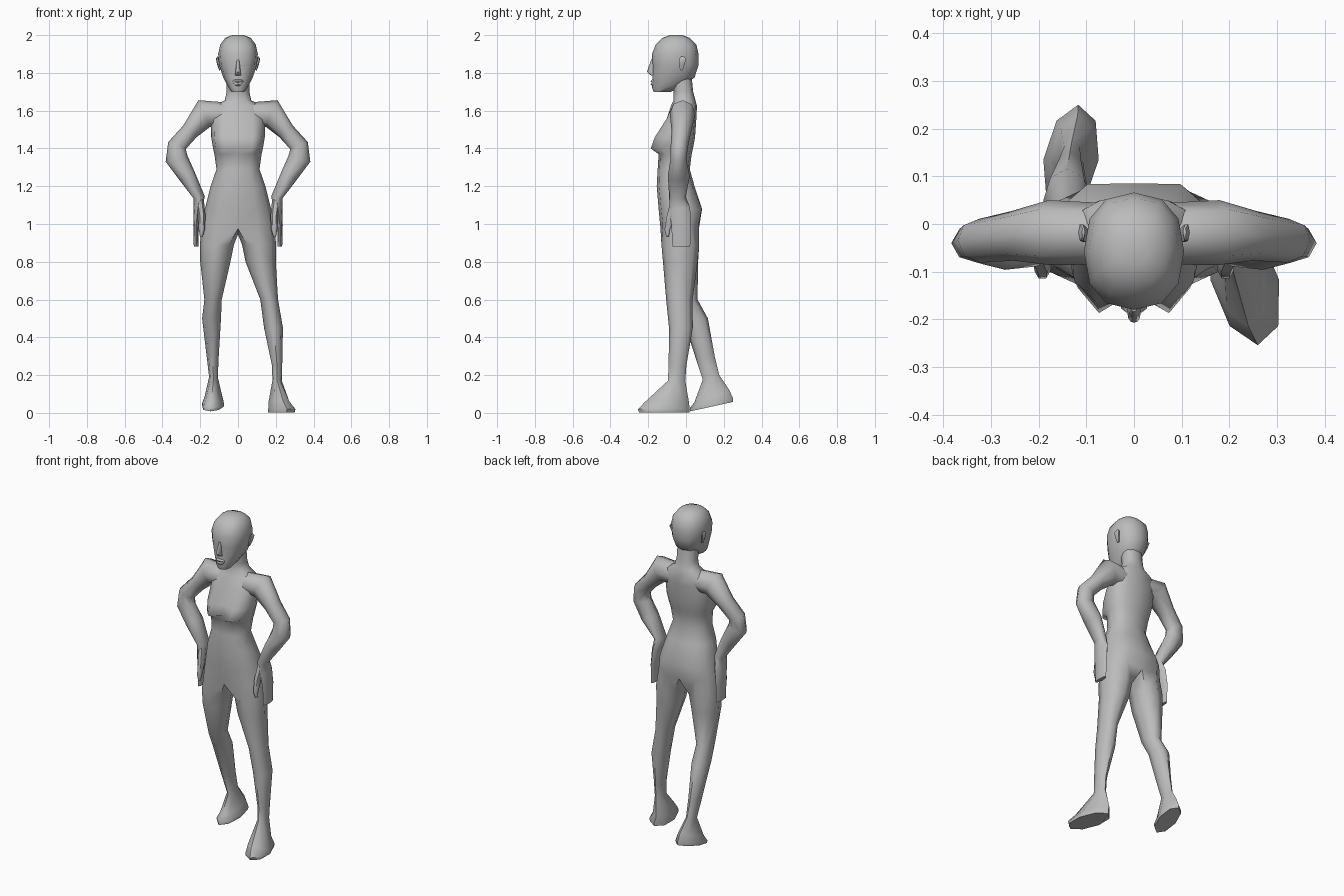
import bpy, bmesh
from math import sin, cos, pi, copysign, radians
from mathutils import Vector

default = bpy.data.objects.get("Cube")
if default:
    bpy.data.objects.remove(default)

GREY = (0.5, 0.5, 0.5, 1)
clay = bpy.data.materials.new("matte grey")
clay.use_nodes = True
clay.diffuse_color = GREY
clay.node_tree.nodes["Principled BSDF"].inputs["Base Color"].default_value = GREY


def finish(name, bm, angle=60):
    bmesh.ops.remove_doubles(bm, verts=bm.verts, dist=0.0005)
    bmesh.ops.recalc_face_normals(bm, faces=bm.faces)
    mesh = bpy.data.meshes.new(name)
    bm.to_mesh(mesh)
    bm.free()
    mesh.materials.append(clay)
    obj = bpy.data.objects.new(name, mesh)
    bpy.context.collection.objects.link(obj)
    bpy.ops.object.select_all(action="DESELECT")
    obj.select_set(True)
    bpy.context.view_layer.objects.active = obj
    bpy.ops.object.shade_smooth_by_angle(angle=radians(angle))
    return obj


def skin(bm, rings, start=True, end=True):
    """Bridge successive rings of points and cap the ends."""
    loops = [[bm.verts.new(p) for p in ring] for ring in rings]
    for a, b in zip(loops, loops[1:]):
        for i in range(len(a)):
            j = (i + 1) % len(a)
            bm.faces.new((a[i], a[j], b[j], b[i]))
    if start:
        bm.faces.new(loops[0])
    if end:
        bm.faces.new(loops[-1])


def body_ring(z, w, front, back, bust=0, seat=0, power=0.85):
    """Twelve points counted from the front centre round the left side."""
    mid, half = (front + back) / 2, (back - front) / 2
    ring = []
    for k in range(12):
        s, c = sin(k * pi / 6), -cos(k * pi / 6)
        x = copysign(abs(s) ** power, s) * w if abs(s) > 0.01 else 0
        y = mid + copysign(abs(c) ** power, c) * half
        if k in (1, 11):
            y -= bust
        elif k in (2, 10):
            y -= bust * 0.6
        elif k in (5, 7):
            y += seat
        ring.append(Vector((x, y, z)))
    return ring


def leg_ring(side, x, y, z, rx, ry, shear=0, tilt=0):
    """Eight points; the fourth is outermost and the last innermost."""
    ring = []
    for k in range(8):
        a = (k - 3) * pi / 4
        dy = sin(a) * ry
        ring.append(Vector((side * (x + cos(a) * rx + shear * dy), y + dy, z + tilt * dy)))
    return ring


def limb_rings(side, path, sides=8):
    """Rings square to a path of (x, y, z, half thickness, half depth)."""
    pts = [Vector(p[:3]) for p in path]
    rings = []
    for i, (x, y, z, ru, rv) in enumerate(path):
        t = Vector()
        if i:
            t += (pts[i] - pts[i - 1]).normalized()
        if i < len(pts) - 1:
            t += (pts[i + 1] - pts[i]).normalized()
        t.normalize()
        v = (Vector((0, 1, 0)) - t * t.y).normalized()
        u = v.cross(t)
        ring = []
        for k in range(sides):
            a = 2 * pi * k / sides
            p = pts[i] + u * cos(a) * ru + v * sin(a) * rv
            ring.append(Vector((side * p.x, p.y, p.z)))
        rings.append(ring)
    return rings


# Torso, neck and legs share one skin, split at the hip ring
hip = body_ring(1.0, 0.19, -0.135, 0.07, seat=0.01)
hip[0].z, hip[6].z = 0.975, 0.985
crotch = Vector((0, -0.03, 0.945))
torso = [
    hip,
    body_ring(1.08, 0.175, -0.145, 0.085, seat=0.012),
    body_ring(1.2, 0.145, -0.155, 0.045),
    body_ring(1.29, 0.114, -0.15, 0.02),
    body_ring(1.37, 0.125, -0.145, 0.03),
    body_ring(1.4, 0.132, -0.142, 0.037, bust=0.055),
    body_ring(1.46, 0.142, -0.13, 0.048, bust=0.045),
    body_ring(1.56, 0.145, -0.1, 0.055, bust=0.01),
    body_ring(1.625, 0.125, -0.08, 0.058),
    body_ring(1.655, 0.07, -0.065, 0.05),
    body_ring(1.7, 0.06, -0.065, 0.038),
    body_ring(1.78, 0.06, -0.08, 0.03),
]
left_leg = [
    (0.112, -0.03, 0.89, 0.09, 0.1),
    (0.12, -0.03, 0.8, 0.08, 0.092),
    (0.165, -0.035, 0.6, 0.047, 0.07),
    (0.188, -0.027, 0.45, 0.05, 0.063),
    (0.207, -0.045, 0.25, 0.027, 0.047),
    (0.207, -0.05, 0.17, 0.025, 0.046),
    (0.217, -0.1, 0.06, 0.055, 0.115, -0.2),
    (0.232, -0.117, 0.02, 0.072, 0.137, -0.2),
    (0.23, -0.115, 0.003, 0.07, 0.134, -0.2),
]
right_leg = [
    (0.112, -0.03, 0.89, 0.09, 0.1),
    (0.12, -0.028, 0.8, 0.08, 0.092),
    (0.132, -0.005, 0.6, 0.046, 0.066),
    (0.14, 0.05, 0.5, 0.05, 0.066),
    (0.134, 0.1, 0.3, 0.032, 0.052),
    (0.13, 0.132, 0.19, 0.023, 0.043, 0, 0.3),
    (0.13, 0.137, 0.09, 0.046, 0.092, -0.13, 0.35),
    (0.132, 0.135, 0.05, 0.058, 0.115, -0.13, 0.22),
    (0.132, 0.135, 0.033, 0.057, 0.113, -0.13, 0.22),
]
bm = bmesh.new()
skin(bm, torso, start=False)
for side, leg in ((1, left_leg), (-1, right_leg)):
    top = [hip[(side * k) % 12] for k in range(7)] + [crotch]
    skin(bm, [top] + [leg_ring(side, *r) for r in leg], start=False)
finish("body_and_legs", bm)

# Arms bent outward, with mitten hands and thumbs resting on the hips
arm = [
    (0.08, -0.02, 1.58, 0.065, 0.065),
    (0.178, -0.018, 1.585, 0.077, 0.068),
    (0.255, -0.025, 1.49, 0.047, 0.052),
    (0.323, -0.035, 1.415, 0.05, 0.046),
    (0.325, -0.04, 1.345, 0.06, 0.042),
    (0.27, -0.038, 1.255, 0.046, 0.058),
    (0.205, -0.045, 1.14, 0.03, 0.044),
    (0.213, -0.033, 1.08, 0.022, 0.055),
    (0.222, -0.025, 0.99, 0.015, 0.052),
    (0.222, -0.025, 0.88, 0.012, 0.047),
]
thumb = [
    (0.202, -0.055, 1.12, 0.022, 0.03),
    (0.192, -0.08, 1.04, 0.02, 0.025),
    (0.192, -0.1, 0.97, 0.016, 0.016),
    (0.194, -0.098, 0.935, 0.008, 0.009),
]
for side, label in ((1, "left"), (-1, "right")):
    for part, path, sides in (("arm", arm, 8), ("thumb", thumb, 6)):
        bm = bmesh.new()
        skin(bm, limb_rings(side, path, sides))
        finish(label + "_" + part, bm)

# Head
bm = bmesh.new()
skin(bm, [
    body_ring(1.7, 0.035, -0.172, -0.08),
    body_ring(1.725, 0.052, -0.18, -0.03),
    body_ring(1.775, 0.078, -0.178, 0.045),
    body_ring(1.84, 0.1, -0.178, 0.066),
    body_ring(1.9, 0.105, -0.18, 0.066),
    body_ring(1.95, 0.094, -0.16, 0.055),
    body_ring(1.985, 0.068, -0.125, 0.02),
    body_ring(2.0, 0.03, -0.085, -0.02),
])
finish("head", bm)

# Nose and lips
bm = bmesh.new()
skin(bm, [
    body_ring(1.87, 0.006, -0.184, -0.16),
    body_ring(1.805, 0.014, -0.207, -0.16),
    body_ring(1.787, 0.016, -0.186, -0.16),
])
finish("nose", bm)
bm = bmesh.new()
skin(bm, [
    body_ring(1.765, 0.02, -0.179, -0.15),
    body_ring(1.757, 0.03, -0.188, -0.14),
    body_ring(1.748, 0.03, -0.181, -0.14),
    body_ring(1.74, 0.024, -0.187, -0.14),
    body_ring(1.73, 0.015, -0.178, -0.15),
])
finish("lips", bm)

# Ears
for side, label in ((1, "left"), (-1, "right")):
    bm = bmesh.new()
    skin(bm, limb_rings(side, [
        (0.094, -0.025, 1.815, 0.006, 0.008),
        (0.104, -0.022, 1.85, 0.008, 0.018),
        (0.11, -0.018, 1.875, 0.007, 0.02),
        (0.106, -0.018, 1.885, 0.004, 0.01),
    ], 6))
    finish(label + "_ear", bm)
